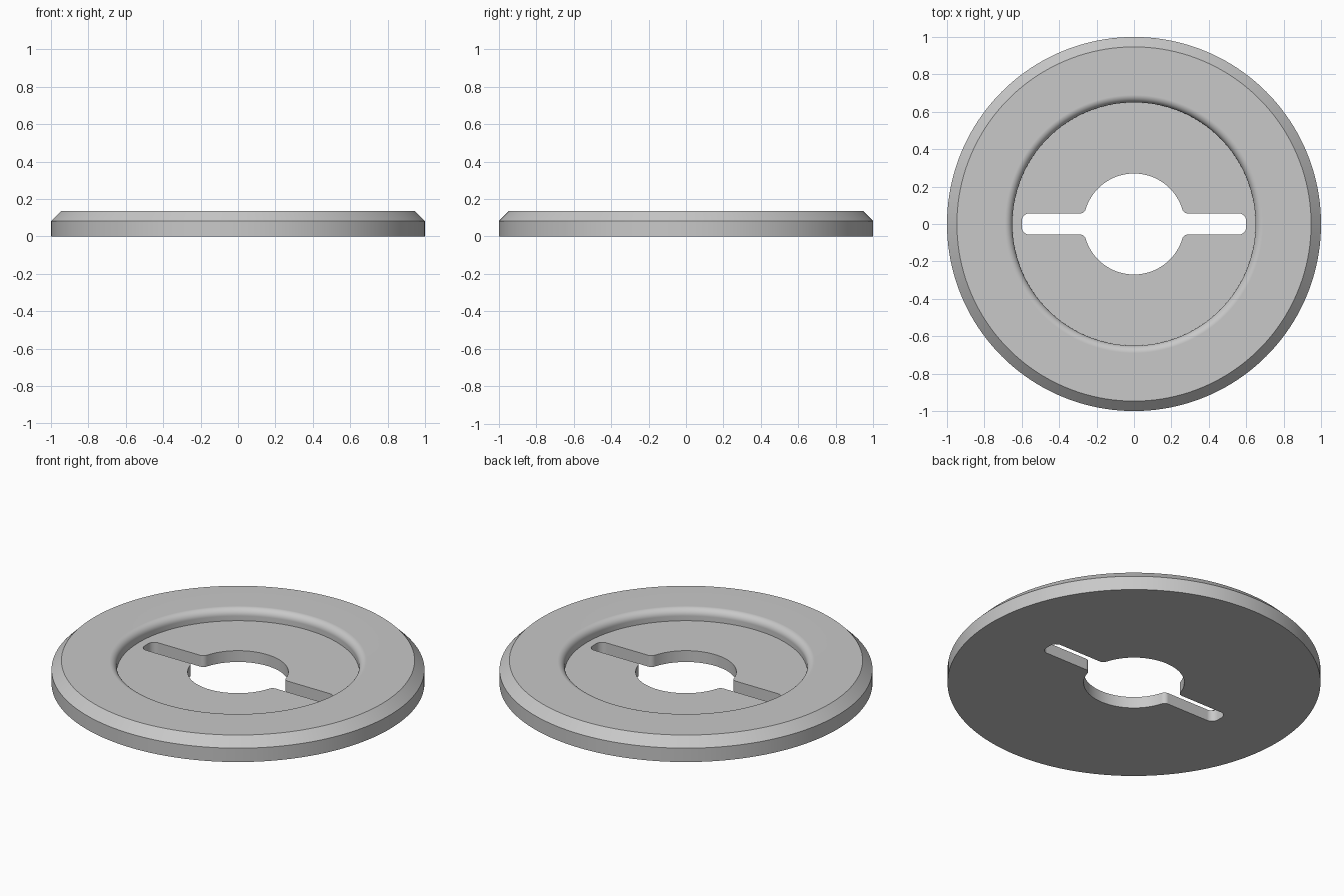
import bpy
import bmesh
from math import sin, cos, pi, sqrt, atan2

if "Cube" in bpy.data.objects:
    bpy.data.objects.remove(bpy.data.objects["Cube"])

SEGMENTS = 160
HEIGHT, FLOOR = 0.135, 0.067
CHAMFER = 0.053
RECESS, LIP = 0.65, 0.04                 # recess radius and rounded lip radius
HOLE, SLOT_HALF, SLOT_END = 0.27, 0.057, 0.6
CORNER, BLEND = 0.04, 0.03               # slot end corners, slot-to-hole fillet

grey = bpy.data.materials.new("satin grey")
grey.use_nodes = True
colour = (0.58, 0.58, 0.58, 1)
grey.diffuse_color = colour
grey.node_tree.nodes["Principled BSDF"].inputs["Base Color"].default_value = colour


def arc(cx, cy, r, start, end, steps):
    """Points along an arc, ends included."""
    return [(cx + r * cos(start + (end - start) * i / steps),
             cy + r * sin(start + (end - start) * i / steps))
            for i in range(steps + 1)]


def stack(name, loops):
    """Closed solid from matching loops of points, capped at both ends."""
    bm = bmesh.new()
    rings = [[bm.verts.new(p) for p in loop] for loop in loops]
    n = len(rings[0])
    for low, high in zip(rings, rings[1:]):
        for i in range(n):
            j = (i + 1) % n
            bm.faces.new((low[i], low[j], high[j], high[i]))
    bm.faces.new(rings[0][::-1])
    bm.faces.new(rings[-1])
    bmesh.ops.recalc_face_normals(bm, faces=bm.faces)
    mesh = bpy.data.meshes.new(name)
    bm.to_mesh(mesh)
    bm.free()
    mesh.materials.append(grey)
    obj = bpy.data.objects.new(name, mesh)
    bpy.context.collection.objects.link(obj)
    return obj


# Disc: bevelled outer rim, rounded lip, sunken floor
profile = [(1, 0), (1, HEIGHT - CHAMFER), (1 - CHAMFER, HEIGHT)]
profile += arc(RECESS + LIP, HEIGHT - LIP, LIP, pi / 2, pi, 10)
profile += [(RECESS, FLOOR)]
disc = stack("recessed_disc", [
    [(r * cos(2 * pi * i / SEGMENTS), r * sin(2 * pi * i / SEGMENTS), z)
     for i in range(SEGMENTS)] for r, z in profile])

# Keyhole outline: one quarter, mirrored to the full loop
blend_y = SLOT_HALF + BLEND
blend_x = sqrt((HOLE + BLEND) ** 2 - blend_y ** 2)
join = atan2(blend_y, blend_x)
quarter = arc(SLOT_END - CORNER, SLOT_HALF - CORNER, CORNER, 0, pi / 2, 8)
quarter += arc(blend_x, blend_y, BLEND, -pi / 2, join - pi, 8)
quarter += arc(0, 0, HOLE, join, pi / 2, 32)[1:]
half = quarter + [(-x, y) for x, y in quarter[-2::-1]]
outline = half + [(x, -y) for x, y in half[::-1]]
cutter = stack("keyhole_cutter", [[(x, y, z) for x, y in outline]
                                  for z in (-0.1, HEIGHT + 0.1)])
cutter.hide_render = True

# Cut the centre hole and slots, then drop the cutter
cut = disc.modifiers.new("keyhole", 'BOOLEAN')
cut.operation = 'DIFFERENCE'
cut.solver = 'EXACT'
cut.object = cutter
bpy.ops.object.select_all(action='DESELECT')
disc.select_set(True)
bpy.context.view_layer.objects.active = disc
bpy.ops.object.modifier_apply(modifier=cut.name)
bpy.data.objects.remove(cutter)

# Smooth curved walls, crisp edges, flat top faces
bpy.ops.object.shade_smooth_by_angle(angle=pi / 6)
normals = disc.modifiers.new("flat faces", 'WEIGHTED_NORMAL')
normals.keep_sharp = True
